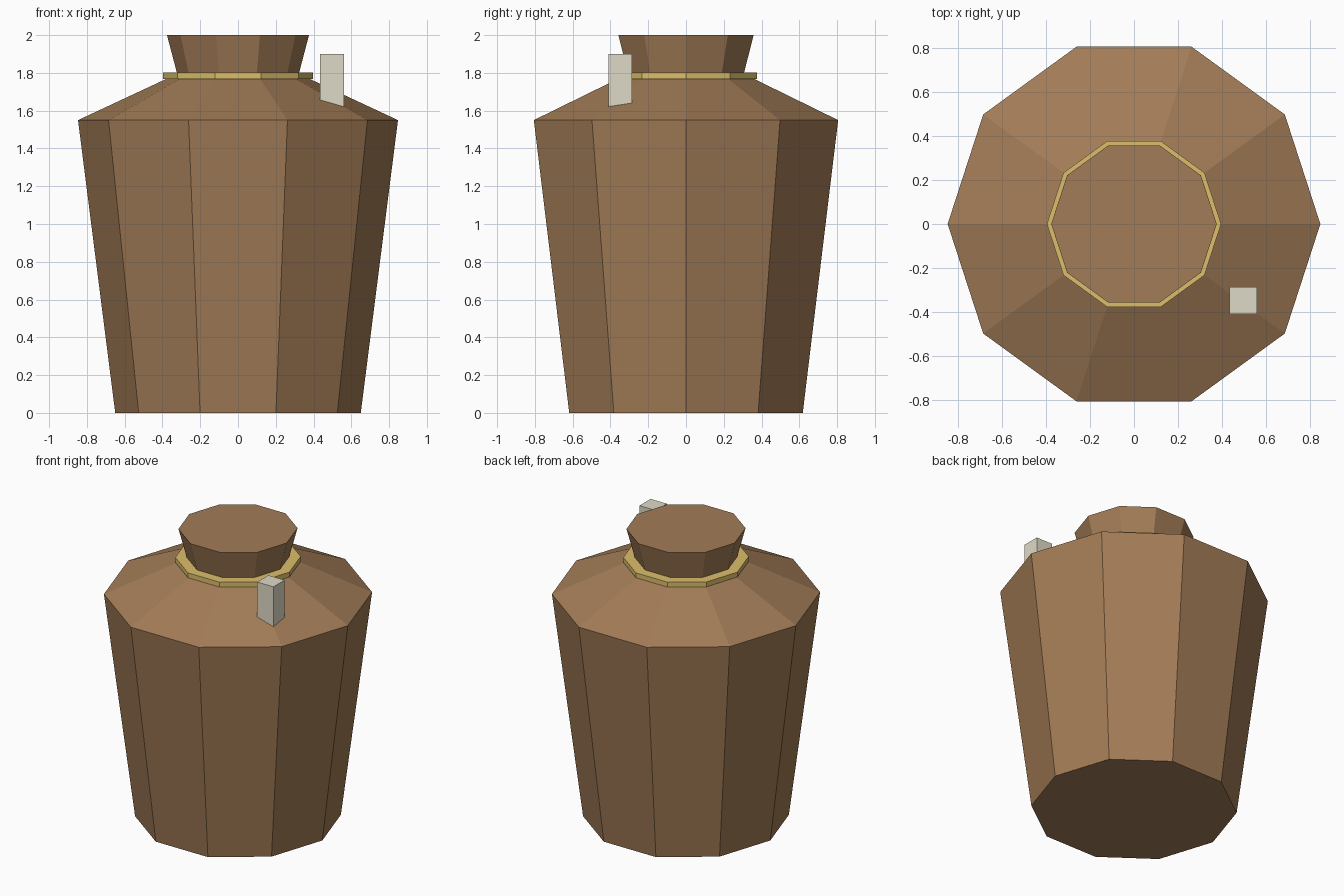
import bpy, bmesh, math

if "Cube" in bpy.data.objects:
    bpy.data.objects.remove(bpy.data.objects["Cube"])

SIDES = 10


def material(name, rgb):
    m = bpy.data.materials.new(name)
    m.diffuse_color = (*rgb, 1.0)
    m.use_nodes = True
    m.node_tree.nodes["Principled BSDF"].inputs["Base Color"].default_value = m.diffuse_color
    return m


brown = material("clay_brown", (0.365, 0.203, 0.095))
gold = material("pale_gold", (0.72, 0.51, 0.145))
bone = material("bone_grey", (0.74, 0.70, 0.57))


def make_object(name, bm, mat):
    bmesh.ops.recalc_face_normals(bm, faces=bm.faces)
    mesh = bpy.data.meshes.new(name)
    bm.to_mesh(mesh)
    bm.free()
    mesh.materials.append(mat)
    obj = bpy.data.objects.new(name, mesh)
    bpy.context.collection.objects.link(obj)
    return obj


def lathe(name, profile, mat):
    """Closed ten-sided solid from (radius, height) pairs, a corner on +x."""
    bm = bmesh.new()
    step = 2 * math.pi / SIDES
    rings = [[bm.verts.new((r * math.cos(i * step), r * math.sin(i * step), z))
              for i in range(SIDES)] for r, z in profile]
    for low, high in zip(rings, rings[1:]):
        for i in range(SIDES):
            j = (i + 1) % SIDES
            bm.faces.new((low[i], low[j], high[j], high[i]))
    bm.faces.new(rings[0][::-1])
    bm.faces.new(rings[-1])
    return make_object(name, bm, mat)


def box(name, low, high, mat):
    bm = bmesh.new()
    bmesh.ops.create_cube(bm, size=1.0)
    for v in bm.verts:
        v.co = [(a + b) / 2 + c * (b - a) for a, b, c in zip(low, high, v.co)]
    return make_object(name, bm, mat)


# Jar: tapered body, sloped shoulder and flared neck with a closed top
lathe("jar_body", [(0.65, 0.0), (0.847, 1.55), (0.322, 1.795), (0.376, 2.0)], brown)

# Thin band around the foot of the neck
lathe("neck_band", [(0.396, 1.768), (0.396, 1.802)], gold)

# Small upright peg sunk into the shoulder
box("shoulder_peg", (0.435, -0.41, 1.60), (0.56, -0.287, 1.90), bone)
